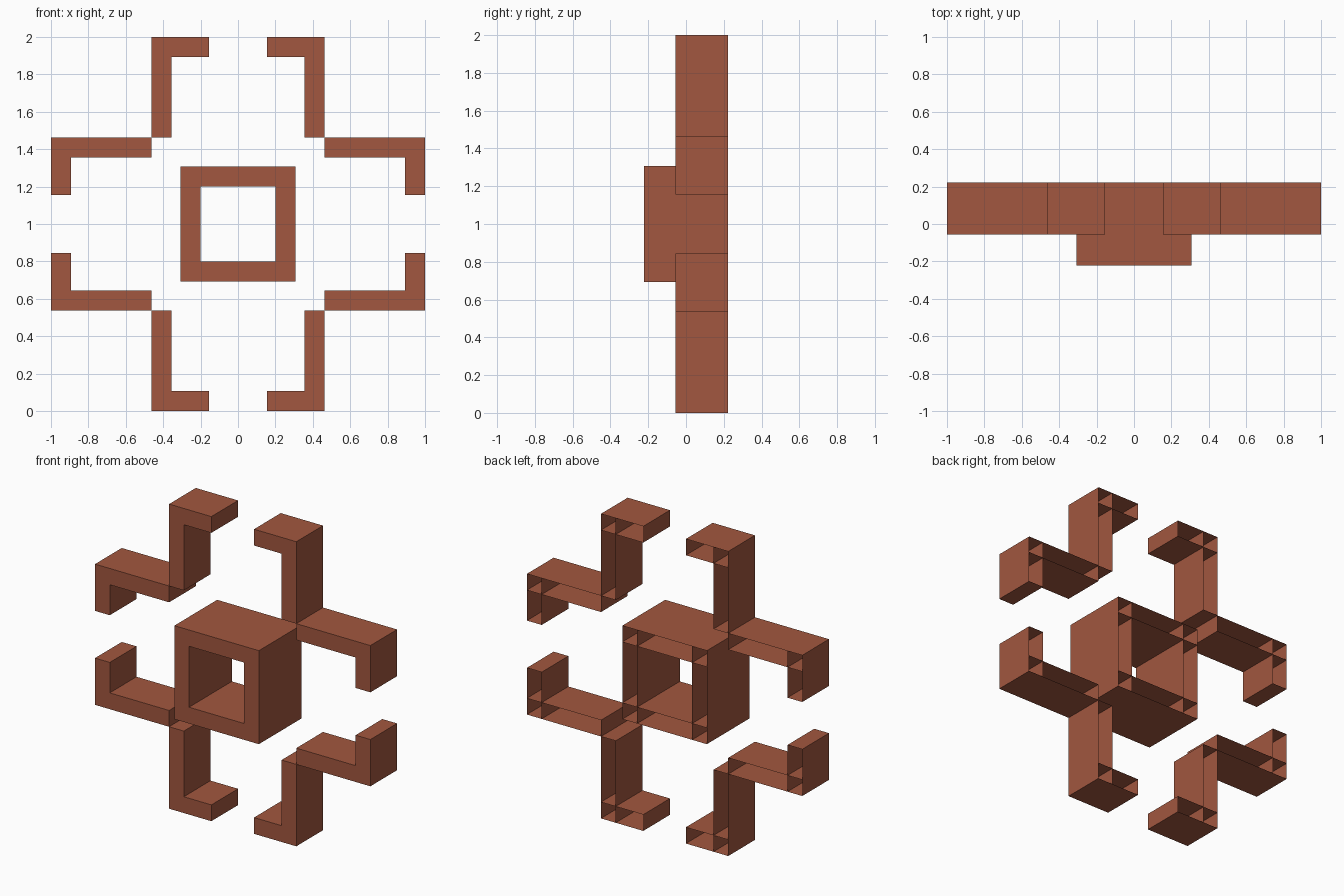
import bpy, bmesh

if "Cube" in bpy.data.objects:
    bpy.data.objects.remove(bpy.data.objects["Cube"])

T = 0.107          # strip width
BACK = 0.222       # open back plane
A, B = 0.462, 0.155  # bracket shoulder and tip distance from the centre
F = 0.307          # half size of the central frame

mat = bpy.data.materials.new("terracotta")
mat.diffuse_color = (0.36, 0.095, 0.05, 1)
mat.use_nodes = True
mat.node_tree.nodes["Principled BSDF"].inputs["Base Color"].default_value = mat.diffuse_color


def cell_object(name, cells, front):
    """Open-backed cells (x0, x1, z0, z1) that share their dividing walls."""
    bm = bmesh.new()
    verts, walls = {}, set()

    def v(x, y, z):
        key = (round(x, 4), round(y, 4), round(z, 4))
        if key not in verts:
            verts[key] = bm.verts.new(key)
        return verts[key]

    for x0, x1, z0, z1 in cells:
        ring = [(x0, z0), (x1, z0), (x1, z1), (x0, z1)]
        bm.faces.new([v(x, front, z) for x, z in ring])
        for i in range(4):
            p, q = ring[i], ring[(i + 1) % 4]
            corners = [v(p[0], front, p[1]), v(p[0], BACK, p[1]),
                       v(q[0], BACK, q[1]), v(q[0], front, q[1])]
            if frozenset(corners) not in walls:
                walls.add(frozenset(corners))
                bm.faces.new(corners)
    me = bpy.data.meshes.new(name)
    bm.to_mesh(me)
    bm.free()
    me.materials.append(mat)
    ob = bpy.data.objects.new(name, me)
    ob.location.z = 1
    bpy.context.collection.objects.link(ob)
    return ob


# Central square tube: four corner cells and four bars
g = [-F, -F + T, F - T, F]
cell_object("central_frame",
            [(g[i], g[i + 1], g[j], g[j + 1])
             for i in range(3) for j in range(3) if (i, j) != (1, 1)], -BACK)

# Hooked bracket: upright leg, corner, tip; then the same with x and z swapped
hook = [(A - T, A, A, 1 - T), (A - T, A, 1 - T, 1), (B, A - T, 1 - T, 1)]
bracket = cell_object("corner_brackets",
                      hook + [(c, d, a, b) for a, b, c, d in hook], -0.055)
mirror = bracket.modifiers.new("four_corners", 'MIRROR')
mirror.use_axis = (True, False, True)
mirror.use_mirror_merge = False
